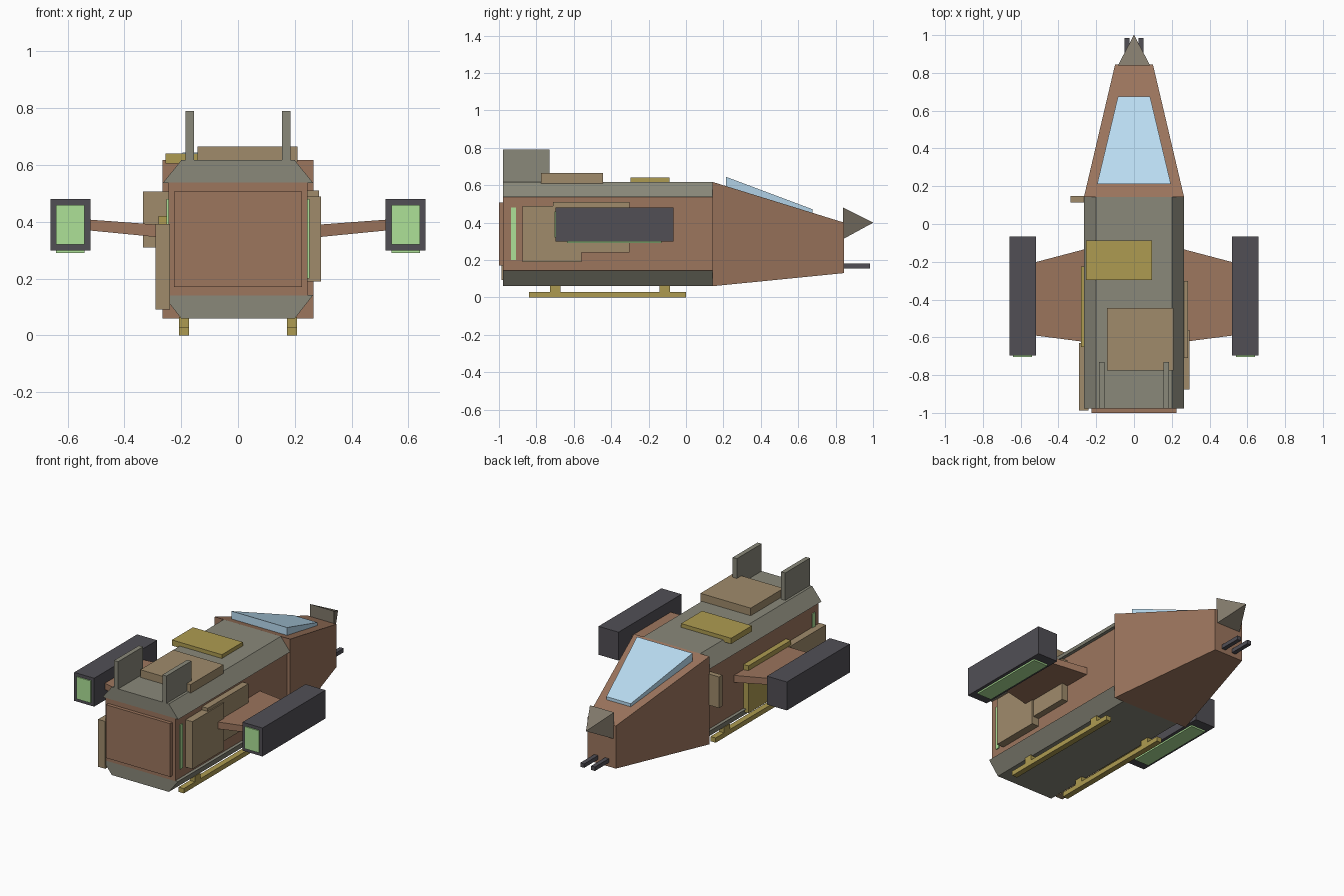
import bpy

if "Cube" in bpy.data.objects:
    bpy.data.objects.remove(bpy.data.objects["Cube"])


def material(name, rgb):
    m = bpy.data.materials.new(name)
    m.diffuse_color = (*[(c / 255) ** 2.2 for c in rgb], 1)
    m.use_nodes = True
    m.node_tree.nodes["Principled BSDF"].inputs["Base Color"].default_value = m.diffuse_color
    return m


RUST = material("rust_brown", (155, 117, 94))
GREY = material("plate_grey", (136, 135, 121))
TAN = material("patch_tan", (158, 138, 107))
GOLD = material("dull_gold", (172, 154, 82))
DARK = material("engine_dark", (82, 80, 86))
NOSE = material("nose_grey", (128, 120, 106))
GLASS = material("canopy_blue", (185, 220, 242))
GLOW = material("glow_green", (172, 224, 150))


def loft(name, ring_a, ring_b, mat):
    """Solid joining two rings with equal point counts."""
    n = len(ring_a)
    faces = [(i, (i + 1) % n, n + (i + 1) % n, n + i) for i in range(n)]
    faces += [tuple(range(n))[::-1], tuple(range(n, 2 * n))]
    me = bpy.data.meshes.new(name)
    me.from_pydata(list(ring_a) + list(ring_b), [], faces)
    me.materials.append(mat)
    ob = bpy.data.objects.new(name, me)
    bpy.context.collection.objects.link(ob)
    # consistent outward normals
    import bmesh
    bm = bmesh.new()
    bm.from_mesh(me)
    bmesh.ops.recalc_face_normals(bm, faces=bm.faces)
    bm.to_mesh(me)
    bm.free()
    return ob


def rect_xz(y, x0, x1, z0, z1):
    return [(x0, y, z0), (x1, y, z0), (x1, y, z1), (x0, y, z1)]


def rect_yz(x, y0, y1, z0, z1):
    return [(x, y0, z0), (x, y1, z0), (x, y1, z1), (x, y0, z1)]


def box(name, x, y, z, mat):
    return loft(name, rect_xz(y[0], *x, *z), rect_xz(y[1], *x, *z), mat)


def mirrored(ob):
    ob.modifiers.new("mirror", 'MIRROR')
    return ob


# Main hull with chamfered roof and belly
BACK, FRONT = -0.978, 0.143
box("hull", (-.245, .245), (BACK, FRONT), (.14, .538), RUST)
for name, z_wide, z_narrow in (("roof", .536, .617), ("belly", .143, .06)):
    profile = [(-.265, z_wide), (.265, z_wide), (.2, z_narrow), (-.2, z_narrow)]
    loft(name, [(x, BACK, z) for x, z in profile],
         [(x, FRONT, z) for x, z in profile], GREY)
box("rear_door", (-.225, .225), (-1, BACK), (.17, .507), RUST)

# Tapered cockpit, canopy and nose point
loft("cockpit", rect_xz(FRONT, -.265, .265, .06, .617),
     rect_xz(.845, -.1, .1, .13, .4), RUST)
loft("canopy", rect_xz(.213, -.195, .195, .58, .645),
     rect_xz(.675, -.085, .085, .44, .472), GLASS)
loft("nose_point", rect_xz(.84, -.085, .085, .312, .48),
     rect_xz(1, -.001, .001, .399, .401), NOSE)

# Nose guns, tail fins, glow strips
mirrored(box("gun", (.024, .051), (.8, .985), (.155, .18), DARK))
mirrored(box("tail_fin", (.155, .184), (BACK, -.73), (.6, .79), GREY))
mirrored(box("side_light", (.24, .251), (-.936, -.91), (.2, .48), GLOW))

# Wings and engine pods
mirrored(loft("wing", rect_yz(.24, -.627, -.128, .342, .387),
              rect_yz(.525, -.59, -.203, .37, .408), RUST))
mirrored(box("engine_pod", (.52, .66), (-.697, -.067), (.3, .48), DARK))
mirrored(box("engine_exhaust", (.54, .64), (-.704, -.69), (.32, .46), GLOW))
mirrored(box("lift_glow", (.54, .64), (-.635, -.13), (.29, .31), GLOW))

# Landing skids on short posts
mirrored(box("skid", (.172, .208), (-.84, 0), (0, .03), GOLD))
for i, y in enumerate((-.7, -.113)):
    mirrored(box(f"skid_post_{i}", (.172, .208), (y - .028, y + .028), (.028, .065), GOLD))

# Uneven patch plates on the roof and sides
box("roof_plate_rear", (-.142, .21), (-.775, -.445), (.61, .665), TAN)
box("roof_plate_front", (-.255, .095), (-.297, -.087), (.605, .641), GOLD)
box("right_plate_rear", (.24, .293), (-.875, -.56), (.19, .49), TAN)
box("right_plate_front", (.24, .285), (-.71, -.302), (.24, .51), TAN)
box("left_plate_rear", (-.29, -.24), (-.987, -.63), (.092, .392), TAN)
box("left_plate_mid", (-.28, -.24), (-.65, -.225), (.12, .42), GOLD)
box("left_plate_front", (-.335, -.24), (.115, .148), (.31, .507), TAN)
